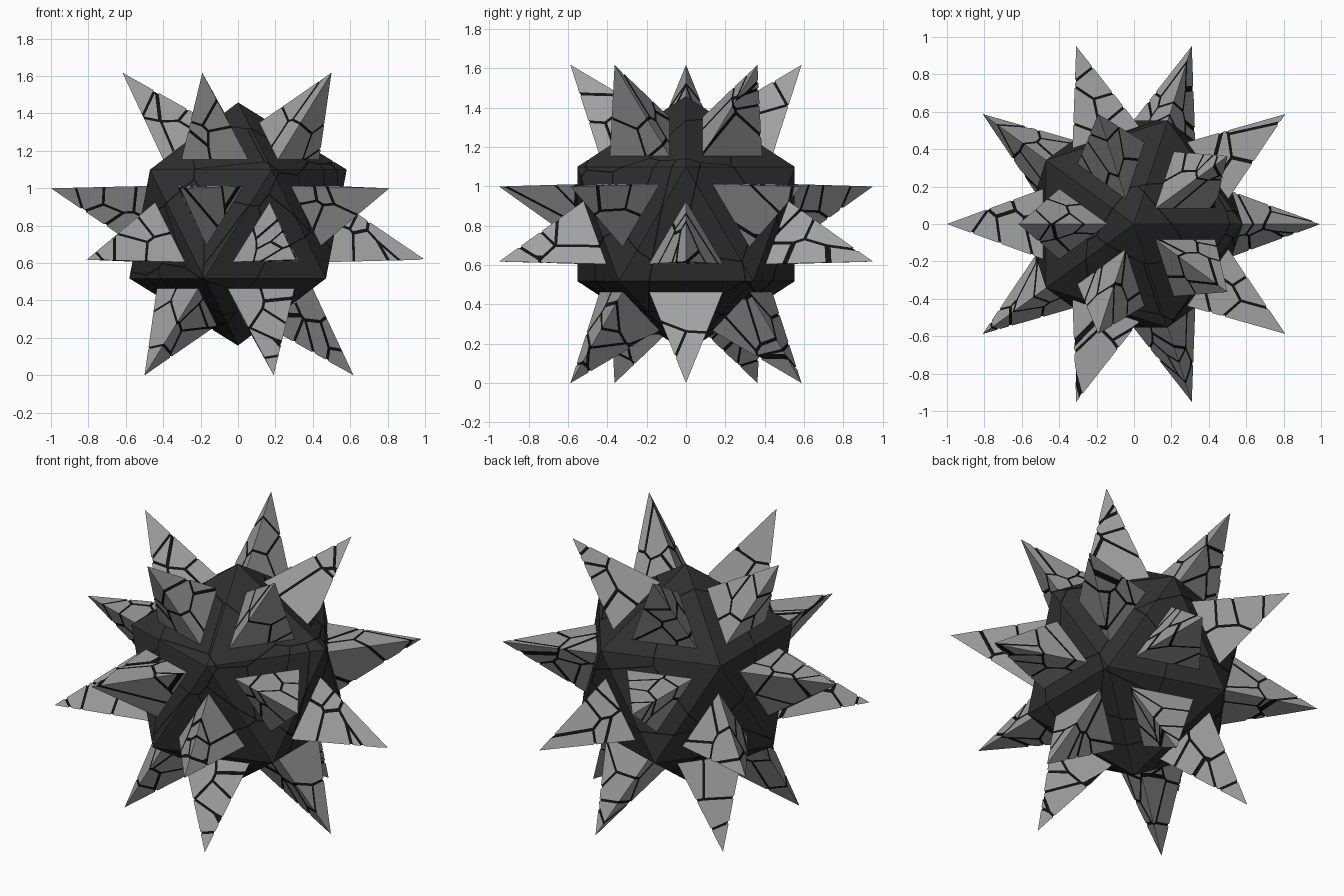
import bpy, bmesh, random
from mathutils import Vector

if "Cube" in bpy.data.objects:
    bpy.data.objects.remove(bpy.data.objects["Cube"])

random.seed(7)
CENTER = Vector((0, 0, 0.809))
BODY_R, TIP_R, INSET = 0.65, 1.018, 0.55


def material(name, v):
    m = bpy.data.materials.new(name)
    m.diffuse_color = (v, v, v, 1)
    m.use_nodes = True
    m.node_tree.nodes["Principled BSDF"].inputs["Base Color"].default_value = m.diffuse_color
    return m


stone = material("grey_stone", 0.36)
dark = material("charcoal", 0.028)
black = material("crack_black", 0.006)


def make_object(name, polys, mat):
    bm = bmesh.new()
    for p in polys:
        bm.faces.new([bm.verts.new(co) for co in p])
    bmesh.ops.remove_doubles(bm, verts=bm.verts[:], dist=1e-5)
    me = bpy.data.meshes.new(name)
    bm.to_mesh(me)
    bm.free()
    me.materials.append(mat)
    ob = bpy.data.objects.new(name, me)
    ob.location = CENTER
    bpy.context.collection.objects.link(ob)


def fracture(polys, seeds, gap):
    """Cut a surface into Voronoi plates separated by thin cracks."""
    out = []
    for a in seeds:
        bm = bmesh.new()
        for p in polys:
            bm.faces.new([bm.verts.new(co) for co in p])
        for b in seeds:
            if b is a or not bm.faces:
                continue
            n = (b - a).normalized()
            bmesh.ops.bisect_plane(bm, geom=bm.verts[:] + bm.edges[:] + bm.faces[:],
                                   plane_co=(a + b) / 2 - n * gap / 2,
                                   plane_no=n, clear_outer=True)
        out += [[v.co.copy() for v in f.verts] for f in bm.faces]
        bm.free()
    return out


def surface_point(polys):
    a, b, c = random.choice(polys)
    u, v = random.random(), random.random()
    if u + v > 1:
        u, v = 1 - u, 1 - v
    return a + (b - a) * u + (c - a) * v


# Twenty-sided body
ico = bmesh.new()
bmesh.ops.create_icosphere(ico, subdivisions=1, radius=BODY_R)
faces = [[v.co.copy() for v in f.verts] for f in ico.faces]
ico.free()
make_object("body_plates", fracture(faces, [surface_point(faces) for _ in range(32)], 0.008), dark)
make_object("body_core", [[v * 0.993 for v in f] for f in faces], black)

# One three-sided spike on each body face
plates, cores = [], []
for f in faces:
    mid = sum(f, Vector()) / 3
    tip = mid.normalized() * TIP_R
    base = [mid + (v - mid) * INSET for v in f]
    spike = [[base[i], base[(i + 1) % 3], tip] for i in range(3)]
    plates += fracture(spike, [surface_point(spike) for _ in range(7)], 0.014)
    heart = mid + (tip - mid) * 0.25
    cores += [[heart + (v - heart) * 0.96 for v in s] for s in spike]
make_object("spike_plates", plates, stone)
make_object("spike_cores", cores, black)
